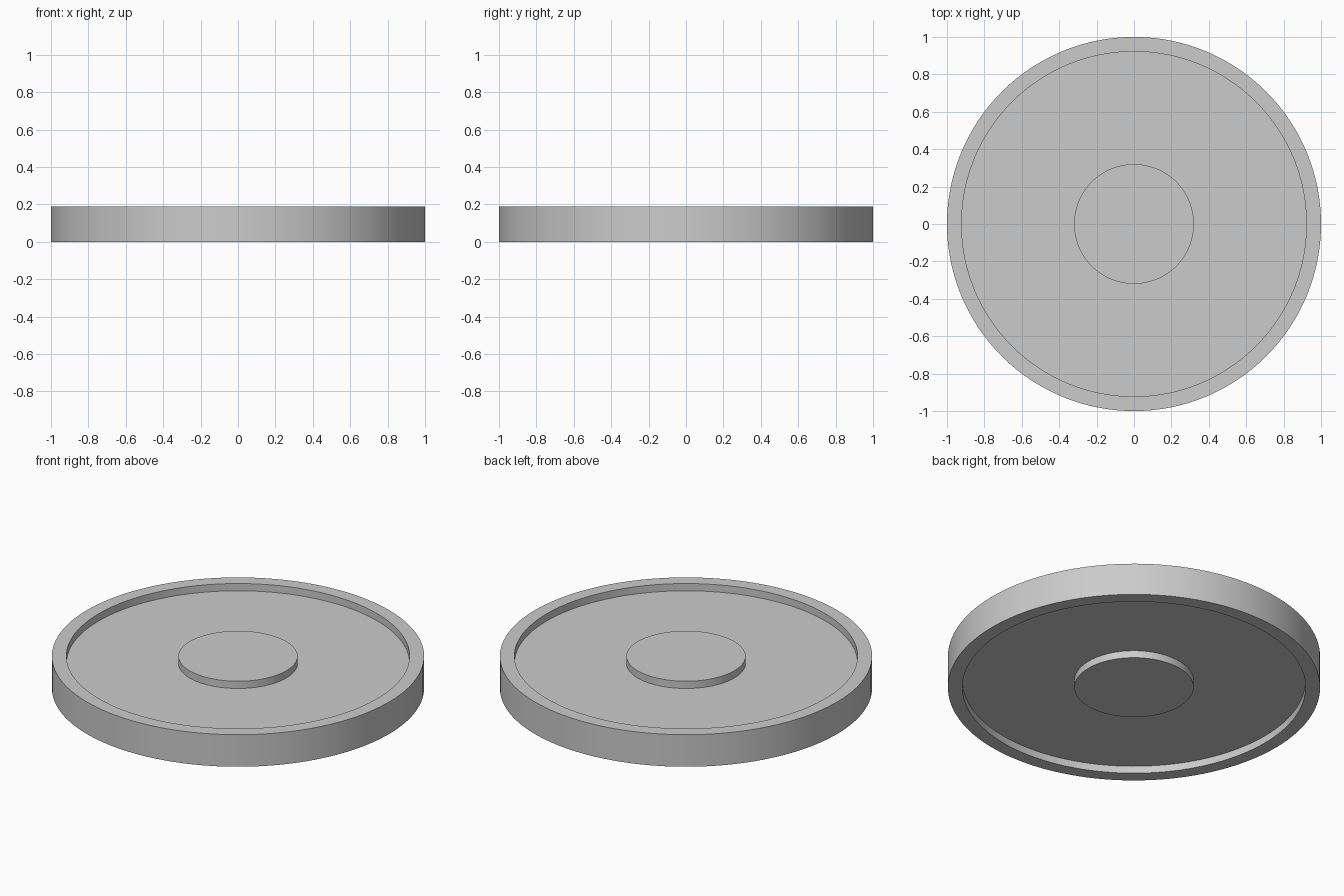
import bpy, bmesh, math

if "Cube" in bpy.data.objects:
    bpy.data.objects.remove(bpy.data.objects["Cube"], do_unlink=True)

HEIGHT, RECESS = 0.19, 0.043
HUB, RIM_INNER, RIM_OUTER = 0.32, 0.922, 1.0
SEGMENTS = 128

# Plain grey material
grey = bpy.data.materials.new("light_grey")
grey.use_nodes = True
colour = (0.6, 0.6, 0.6, 1)
grey.diffuse_color = colour
bsdf = next(n for n in grey.node_tree.nodes if n.type == 'BSDF_PRINCIPLED')
bsdf.inputs["Base Color"].default_value = colour

# Cross-section: hub, recessed web and rim, the underside mirroring the top
upper = [(HUB, HEIGHT), (HUB, HEIGHT - RECESS), (RIM_INNER, HEIGHT - RECESS),
         (RIM_INNER, HEIGHT), (RIM_OUTER, HEIGHT)]
profile = upper + [(r, HEIGHT - z) for r, z in reversed(upper)]

# Revolve into rings joined by quads, with flat hub caps
bm = bmesh.new()
angles = [math.tau * i / SEGMENTS for i in range(SEGMENTS)]
rings = [[bm.verts.new((r * math.cos(a), r * math.sin(a), z)) for a in angles]
         for r, z in profile]
for a, b in zip(rings, rings[1:]):
    for i in range(SEGMENTS):
        j = (i + 1) % SEGMENTS
        bm.faces.new((a[i], b[i], b[j], a[j]))
bm.faces.new(rings[0])
bm.faces.new(rings[-1][::-1])
bmesh.ops.recalc_face_normals(bm, faces=bm.faces[:])

mesh = bpy.data.meshes.new("wheel_disc")
bm.to_mesh(mesh)
bm.free()
mesh.materials.append(grey)
disc = bpy.data.objects.new("wheel_disc", mesh)
bpy.context.collection.objects.link(disc)

# Smooth round walls with crisp edges
bpy.ops.object.select_all(action='DESELECT')
disc.select_set(True)
bpy.context.view_layer.objects.active = disc
bpy.ops.object.shade_smooth_by_angle(angle=math.radians(30))
